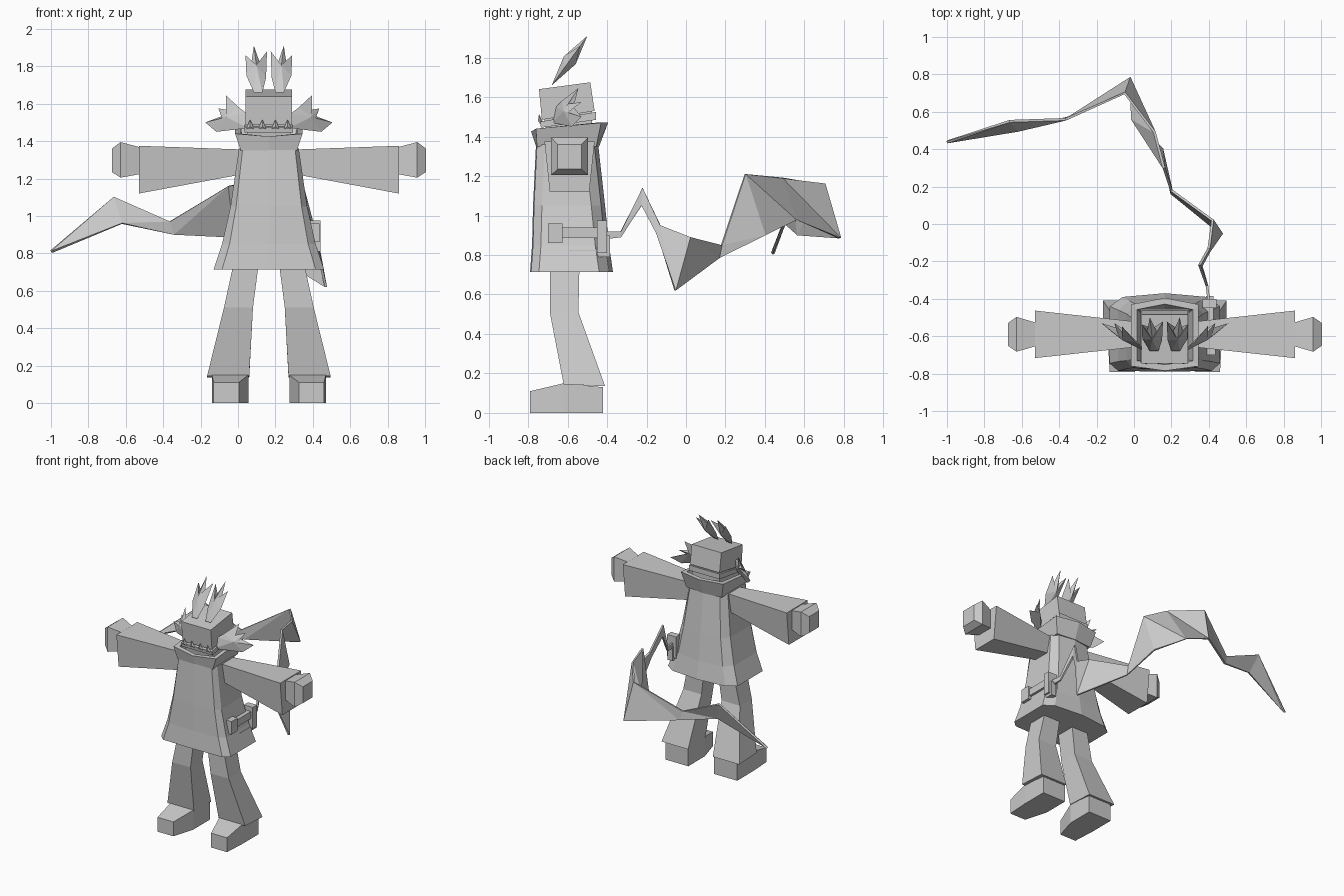
import bpy
import bmesh
from mathutils import Vector

if "Cube" in bpy.data.objects:
    bpy.data.objects.remove(bpy.data.objects["Cube"])

CX = 0.165  # body centre line

grey = bpy.data.materials.new("plain_grey")
grey.use_nodes = True
grey.diffuse_color = (0.6, 0.6, 0.6, 1)
grey.node_tree.nodes["Principled BSDF"].inputs["Base Color"].default_value = grey.diffuse_color


def finish(name, bm, mirror=False, x=CX):
    bmesh.ops.recalc_face_normals(bm, faces=bm.faces)
    me = bpy.data.meshes.new(name)
    bm.to_mesh(me)
    bm.free()
    me.materials.append(grey)
    ob = bpy.data.objects.new(name, me)
    ob.location.x = x
    bpy.context.collection.objects.link(ob)
    if mirror:
        ob.modifiers.new("mirror", 'MIRROR').use_mirror_merge = False
    return ob


def loft(name, rings, mirror=False, cap=True, loop=False):
    """Skin a sequence of equal closed rings."""
    bm = bmesh.new()
    vs = [[bm.verts.new(p) for p in r] for r in rings]
    n = len(vs[0])
    pairs = list(zip(vs, vs[1:]))
    if loop:
        pairs.append((vs[-1], vs[0]))
    for a, b in pairs:
        for i in range(n):
            j = (i + 1) % n
            bm.faces.new((a[i], a[j], b[j], b[i]))
    if cap and not loop:
        bm.faces.new(vs[0])
        bm.faces.new(vs[-1])
    return finish(name, bm, mirror)


def symmetric(half):
    """Close a half ring that begins and ends on the centre line."""
    return half + [(-x, y, z) for x, y, z in half[-2:0:-1]]


def slab(name, profile, half_width):
    return loft(name, [[(s * half_width, y, z) for y, z in profile] for s in (-1, 1)])


def box(name, x0, x1, y0, y1, z0, z1):
    return loft(name, [[(x0 - CX, y0, z), (x1 - CX, y0, z), (x1 - CX, y1, z), (x0 - CX, y1, z)]
                       for z in (z0, z1)])


def tuft(name, outline, bulge):
    """Spiky faceted leaf, thick in the middle, thin at the edge."""
    bm = bmesh.new()
    ring = [bm.verts.new(p) for p in outline]
    mid = sum((Vector(p) for p in outline), Vector()) / len(outline)
    for s in (-1, 1):
        c = bm.verts.new(mid + s * Vector(bulge))
        for i, v in enumerate(ring):
            bm.faces.new((v, ring[(i + 1) % len(ring)], c))
    return finish(name, bm, True)


# Coat: flared, bevelled body (height, front half width, side half width, front y, back y)
coat = []
for z, a, b, yf, yb in ((0.715, 0.25, 0.295, -0.785, -0.37), (0.85, 0.21, 0.25, -0.775, -0.39),
                        (1.05, 0.175, 0.205, -0.77, -0.41), (1.36, 0.14, 0.16, -0.755, -0.445)):
    coat.append(symmetric([(0, yf - 0.005, z), (a, yf, z), (b, yf + 0.04, z), (b, yb - 0.07, z),
                           (a * 0.9, yb - 0.02, z), (0, yb, z)]))
loft("coat", coat)

# Collar: open flared band
low = symmetric([(0, -0.76, 1.35), (0.15, -0.755, 1.35), (0.15, -0.455, 1.35), (0, -0.44, 1.35)])
high = symmetric([(0, -0.785, 1.425), (0.18, -0.76, 1.44), (0.18, -0.43, 1.47), (0, -0.395, 1.47)])


def shrink(ring):
    return [(x * 0.83, -0.59 + (y + 0.59) * 0.83, z) for x, y, z in ring]


loft("collar", [low, high, shrink(high), shrink(low)], loop=True)

# Head
slab("skull", [(-0.745, 1.64), (-0.485, 1.675), (-0.463, 1.53), (-0.73, 1.485)], 0.125)
slab("jaw", [(-0.72, 1.50), (-0.475, 1.54), (-0.475, 1.36), (-0.70, 1.36)], 0.115)
slab("face_band", [(-0.74, 1.475), (-0.455, 1.525), (-0.455, 1.485), (-0.735, 1.445)], 0.13)
for i, x in enumerate((0.035, 0.1)):
    tuft("band_points_%d" % i, [(x - 0.025, -0.735, 1.46), (x + 0.025, -0.735, 1.46),
                                (x, -0.745, 1.515)], (0, 0.012, 0))

# Tufts on the sides and the top of the head
tuft("side_tufts", [(0.11, -0.68, 1.47), (0.28, -0.58, 1.45), (0.34, -0.53, 1.50),
                    (0.25, -0.60, 1.52), (0.27, -0.53, 1.575), (0.21, -0.60, 1.565),
                    (0.23, -0.545, 1.645), (0.16, -0.63, 1.58), (0.12, -0.66, 1.55)],
     (0.01, -0.025, -0.01))
hair = [(0.035, 1.66), (0.015, 1.74), (0.01, 1.88), (0.045, 1.81), (0.08, 1.91),
        (0.095, 1.81), (0.125, 1.86), (0.12, 1.75), (0.08, 1.66)]
tuft("hair_tufts", [(x, -0.68 + (z - 1.66) * 0.72, z) for x, z in hair], (0, -0.03, 0.02))


# Arms: wide sleeves and blunt hands
def section(x, y_top, y_low, z0, z1, yc=-0.59):
    return [(x, yc - y_low, z0), (x, yc + y_low, z0), (x, yc + y_top, z1), (x, yc - y_top, z1)]


loft("sleeves", [section(0.13, 0.065, 0.06, 1.225, 1.355),
                 section(0.695, 0.127, 0.1, 1.12, 1.375)], mirror=True)
loft("hands", [section(0.68, 0.06, 0.06, 1.225, 1.365), section(0.793, 0.093, 0.093, 1.205, 1.395),
               section(0.84, 0.06, 0.06, 1.235, 1.36)], mirror=True)

# Legs: bent, flaring trousers (height, inner x, outer x, front y, back y)
legs = [[(a, f, z), (b, f, z), (b, k, z + dz), (a, k, z + dz)] for z, a, b, f, k, dz in
        ((0.74, 0.055, 0.19, -0.69, -0.54, 0), (0.51, 0.085, 0.24, -0.69, -0.545, 0),
         (0.145, 0.105, 0.33, -0.62, -0.41, -0.01))]
loft("trousers", legs, mirror=True)

# Shoes: wedge with a narrower toe
shoes = [[(a, y, 0), (b, y, 0), (b, y, z), (a, y, z)] for y, a, b, z in
         ((-0.79, 0.16, 0.295, 0.11), (-0.62, 0.11, 0.305, 0.15), (-0.42, 0.11, 0.305, 0.13))]
loft("shoes", shoes, mirror=True)

# Whip handle and hooks on the left hip
box("handle_knob", 0.36, 0.435, -0.70, -0.625, 0.86, 0.96)
box("handle_grip", 0.375, 0.425, -0.63, -0.44, 0.885, 0.94)
box("handle_guard", 0.365, 0.44, -0.45, -0.40, 0.81, 0.975)
box("lower_hook", 0.385, 0.425, -0.59, -0.39, 0.79, 0.825)
box("hook_end", 0.385, 0.425, -0.42, -0.385, 0.79, 0.90)

# Whip: folded ribbon, pairs of upper and lower edge points
whip = [((0.40, -0.41, 0.92), (0.40, -0.41, 0.88)), ((0.39, -0.33, 0.92), (0.39, -0.33, 0.89)),
        ((0.35, -0.22, 1.14), (0.36, -0.225, 1.05)), ((0.40, -0.13, 0.95), (0.40, -0.15, 0.91)),
        ((0.42, 0.02, 0.89), (0.47, -0.055, 0.62)), ((0.20, 0.18, 0.85), (0.20, 0.165, 0.785)),
        ((0.16, 0.30, 1.21), (0.15, 0.40, 0.90)), ((0.11, 0.49, 1.19), (-0.01, 0.56, 0.98)),
        ((-0.05, 0.70, 1.16), (-0.02, 0.78, 0.885)), ((-0.365, 0.56, 0.97), (-0.345, 0.57, 0.90)),
        ((-0.665, 0.55, 1.10), (-0.62, 0.50, 0.96)), ((-1.0, 0.445, 0.81), (-0.995, 0.435, 0.808))]
bm = bmesh.new()
edges = [[bm.verts.new(p) for p in pair] for pair in whip]
for (a, b), (c, d) in zip(edges, edges[1:]):
    bm.faces.new((a, b, d))
    bm.faces.new((a, d, c))
ribbon = finish("whip", bm, x=0)
thick = ribbon.modifiers.new("thickness", 'SOLIDIFY')
thick.thickness = 0.014
thick.offset = 0
